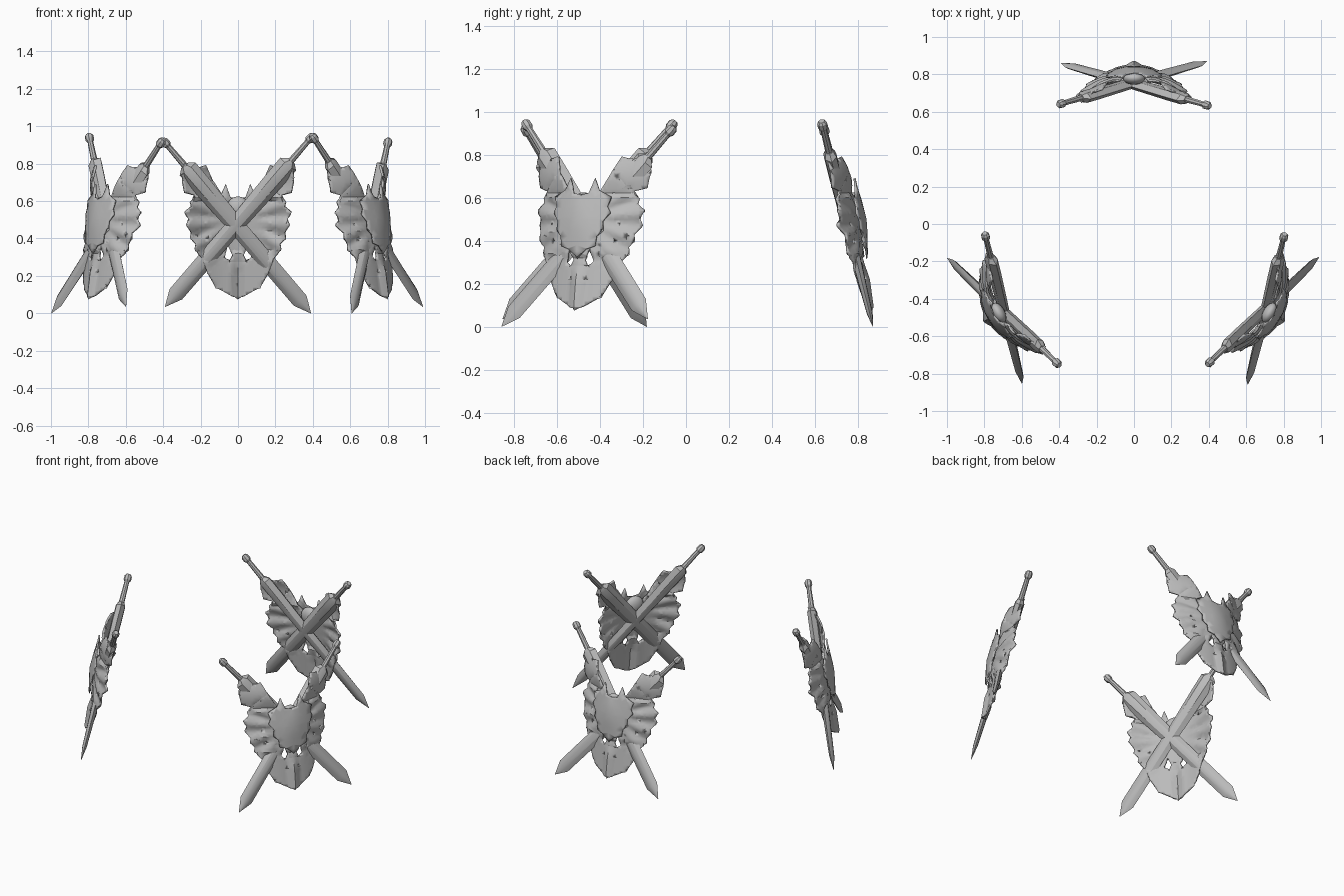
import bpy, bmesh, math
from mathutils import Vector, Matrix

cube = bpy.data.objects.get("Cube")
if cube:
    bpy.data.objects.remove(cube)

metal = bpy.data.materials.new("grey_metal")
metal.use_nodes = True
GREY = (0.5, 0.5, 0.5, 1)
metal.diffuse_color = GREY
metal.node_tree.nodes["Principled BSDF"].inputs["Base Color"].default_value = GREY

PIVOT = Matrix.Translation((0, -0.057, 0))


def place(name, bm, thickness=0, angle=30):
    """Finish a mesh and repeat it on the three emblems around the ring."""
    bmesh.ops.recalc_face_normals(bm, faces=bm.faces)
    mesh = bpy.data.meshes.new(name)
    bm.to_mesh(mesh)
    bm.free()
    mesh.materials.append(metal)
    for side, turn in (("back", 0), ("left", -120), ("right", 120)):
        obj = bpy.data.objects.new(f"{side}_{name}", mesh.copy())
        bpy.context.collection.objects.link(obj)
        obj.matrix_world = PIVOT @ Matrix.Rotation(math.radians(turn), 4, "Z") @ PIVOT.inverted()
        if thickness:
            solid = obj.modifiers.new("thickness", "SOLIDIFY")
            solid.thickness = thickness
            solid.offset = 0
        bpy.ops.object.select_all(action="DESELECT")
        obj.select_set(True)
        bpy.context.view_layer.objects.active = obj
        bpy.ops.object.shade_smooth_by_angle(angle=math.radians(angle))


def mirrored(half):
    """Close a right-hand outline with its mirror image."""
    return half + [(-x, z) for x, z in reversed(half) if x > 0]


def sheet(loops, step, depth):
    """Fill outlines (holes included), cut into a grid and bend by depth(x, z)."""
    bm = bmesh.new()
    for loop in loops:
        vs = [bm.verts.new((x, 0, z)) for x, z in loop]
        for i, v in enumerate(vs):
            bm.edges.new((v, vs[i - 1]))
    bmesh.ops.triangle_fill(bm, edges=bm.edges[:], use_beauty=True, normal=(0, 1, 0))
    for axis in (Vector((1, 0, 0)), Vector((0, 0, 1))):
        for i in range(-20, 41):
            bmesh.ops.bisect_plane(bm, geom=bm.verts[:] + bm.edges[:] + bm.faces[:],
                                   plane_co=axis * (i * step), plane_no=axis)
    bmesh.ops.triangulate(bm, faces=bm.faces[:])
    for v in bm.verts:
        v.co.y = depth(v.co.x, v.co.z)
    return bm


def base_depth(x, z):
    return 0.87 - 0.14 * z - 1.2 * x * x


def shield_depth(x, z):
    y = base_depth(x, z)
    r = math.hypot(x, z - 0.5)
    # fan pleats on the flanks
    if 0.28 < z < 0.62:
        y += 0.009 * min(1, max(0, abs(x) - 0.08) / 0.1) * math.sin(14 * math.atan2(z - 0.5, abs(x)))
    # pinched keel below, lobed shoulders above
    if z < 0.32:
        y += 0.02 * max(0, 1 - abs(x) / 0.04) * min(1, (0.32 - z) / 0.1) - 0.01
    if z > 0.62:
        y += 0.02 * math.sin((z - 0.62) * 17) - 0.01
    return y


# Winged shield with two openings
half_shield = [(0, .60), (.05, .58), (.09, .64), (.14, .72), (.17, .79), (.22, .775),
               (.285, .80), (.30, .72), (.285, .645), (.23, .63), (.255, .595),
               (.25, .57), (.285, .54), (.265, .50), (.275, .47), (.25, .43),
               (.255, .40), (.225, .37), (.23, .34), (.19, .29), (.165, .22),
               (.12, .14), (.03, .09), (0, .08)]
hole = [(.03, .31), (.055, .365), (.072, .30), (.045, .28)]
holes = [hole, [(-x, z) for x, z in hole]]
place("shield", sheet([mirrored(half_shield)] + holes, 0.02, shield_depth), 0.012)


# Jagged outer plate with two horns and a raised middle
def plate_depth(x, z):
    r = math.hypot(x / 0.15, (z - 0.49) / 0.19)
    return base_depth(0.8 * x, z) + 0.014 + 0.022 * max(0, 1 - r)


half_plate = [(0, .61), (.04, .62), (.065, .69), (.09, .635), (.15, .60), (.135, .56),
              (.15, .53), (.12, .49), (.125, .45), (.095, .42), (.09, .375),
              (.045, .36), (0, .32)]
place("outer_plate", sheet([mirrored(half_plate)], 0.05, plate_depth), 0.01, 15)

# Rounded boss behind the plate
bm = bmesh.new()
bmesh.ops.create_uvsphere(bm, u_segments=16, v_segments=10, radius=1,
                          matrix=Matrix.Translation((0, 0.78, 0.565)) @ Matrix.Diagonal((.06, .035, .06, 1)))
place("boss", bm)


# Crossed swords
def loft(bm, start, frame, stations, profile):
    """Skin a profile along the sword: stations hold distance, width, thickness."""
    along, wide, thick = frame
    rings = [[bm.verts.new(start + along * d + wide * (w * a) + thick * (t * b))
              for a, b in profile] for d, w, t in stations]
    for lower, upper in zip(rings, rings[1:]):
        for i in range(len(profile)):
            bm.faces.new((lower[i - 1], lower[i], upper[i], upper[i - 1]))
    bm.faces.new(rings[0])
    bm.faces.new(rings[-1])


blade_profile = [(1, 0), (.45, .9), (0, 1), (-.45, .9), (-1, 0), (-.45, -.9), (0, -1), (.45, -.9)]
round_profile = [(math.cos(i * math.pi / 4), math.sin(i * math.pi / 4)) for i in range(8)]
swords = {"first": (Vector((.40, .632, .95)), Vector((-.39, .86, .035))),
          "second": (Vector((-.40, .64, .925)), Vector((.39, .87, 0)))}
directions = [(tip - top).normalized() for top, tip in swords.values()]
normal = directions[0].cross(directions[1]).normalized()

for (name, (top, tip)), along in zip(swords.items(), directions):
    frame = (along, normal.cross(along).normalized(), normal)
    end = (tip - top).length
    bm = bmesh.new()
    loft(bm, top, frame, [(.18, .024, .02), (.205, .055, .03), (.32, .054, .03), (.6, .046, .026),
                          (end - .09, .044, .014), (end, .001, .001)], blade_profile)
    place(name + "_sword_blade", bm)
    bm = bmesh.new()
    loft(bm, top, frame, [(d, r, r) for d, r in ((-.008, .014), (.004, .023), (.03, .024),
                                                 (.044, .015), (.2, .018))], round_profile)
    place(name + "_sword_grip", bm)
